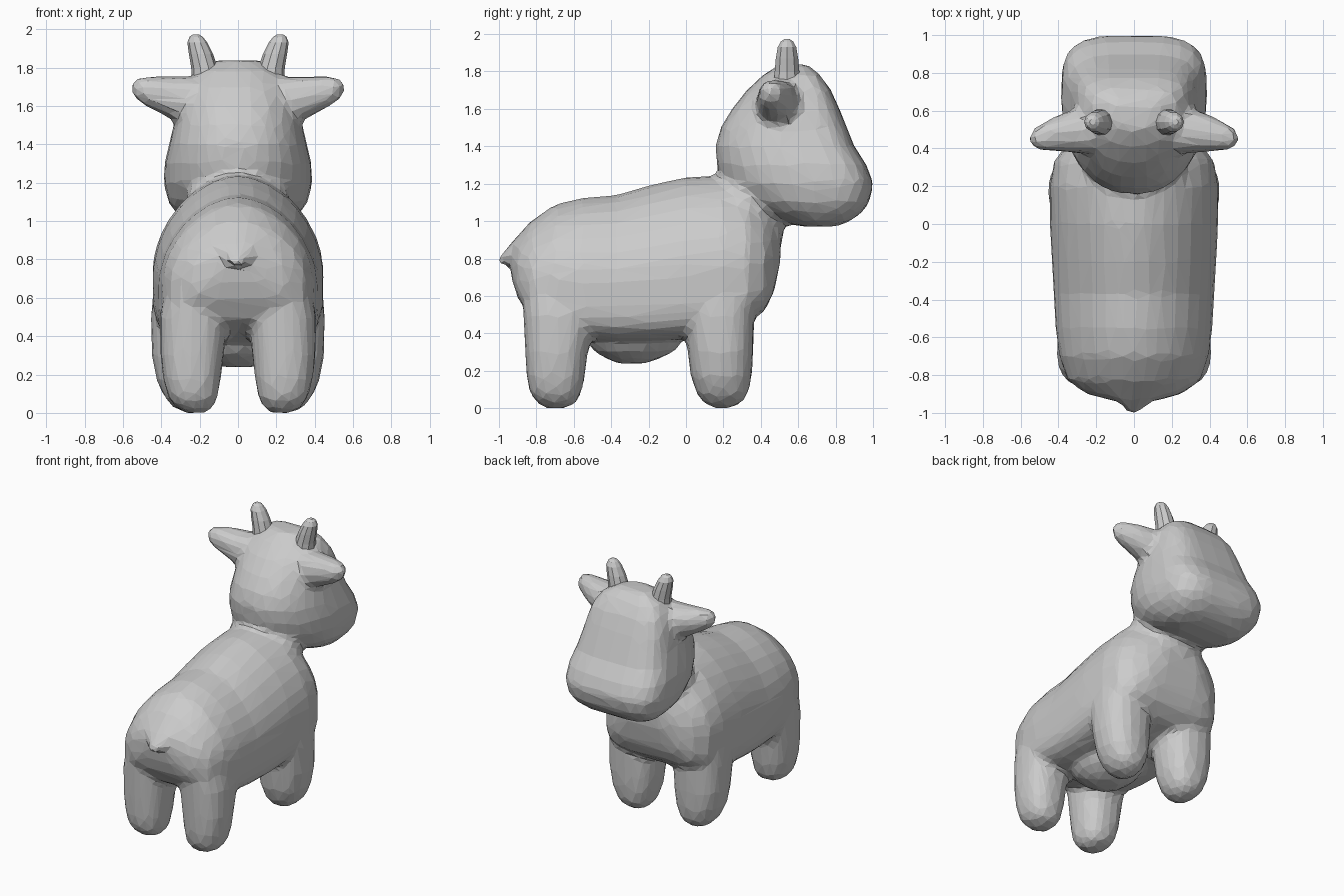
import bpy, bmesh, math

if "Cube" in bpy.data.objects:
    bpy.data.objects.remove(bpy.data.objects["Cube"])


def power(v, e):
    return math.copysign(abs(v) ** (2 / e), v)


def loft(name, axis, rows, n=24, lo=2.2, hi=2.2, mid=0.5, flip=False):
    """Rows of (t, a_min, a_max, b_min, b_max): rounded sections along an axis.
    lo / hi set how square the lower and upper b halves are, mid the widest place."""
    bm = bmesh.new()
    rings = []
    for t, a0, a1, b0, b1 in rows:
        ring, c = [], b0 + (b1 - b0) * mid
        for i in range(n):
            ang = 2 * math.pi * i / n
            co, si = math.cos(ang), math.sin(ang)
            e = hi if si > 0 else lo
            a = (a0 + a1) / 2 + (a1 - a0) / 2 * power(co, e)
            b = c + power(si, e) * (b1 - c if si > 0 else c - b0)
            p = {'x': (t, a, b), 'y': (a, t, b), 'z': (a, b, t)}[axis]
            ring.append(bm.verts.new((-p[0] if flip else p[0], p[1], p[2])))
        rings.append(ring)
    for r, s in zip(rings, rings[1:]):
        for i in range(n):
            j = (i + 1) % n
            bm.faces.new((r[i], r[j], s[j], s[i]))
    bm.faces.new(rings[0])
    bm.faces.new(rings[-1])
    bmesh.ops.recalc_face_normals(bm, faces=bm.faces)
    mesh = bpy.data.meshes.new(name)
    bm.to_mesh(mesh)
    bm.free()
    ob = bpy.data.objects.new(name, mesh)
    bpy.context.collection.objects.link(ob)
    return ob


parts = []

# Torso, rump to chest: sloping back, full square belly
torso = [(-.935, .12, .70, .86), (-.90, .25, .59, .92), (-.83, .35, .48, 1.0),
         (-.70, .395, .42, 1.09), (-.55, .415, .37, 1.125), (-.37, .425, .355, 1.14),
         (-.20, .435, .355, 1.19), (0, .445, .37, 1.235), (.20, .445, .42, 1.245),
         (.33, .425, .45, 1.20), (.42, .36, .52, 1.12), (.47, .27, .62, 1.04), (.505, .15, .78, 1.0)]
parts.append(loft("body", 'y', [(y, -w, w, a, b) for y, w, a, b in torso], n=32, lo=4.5, hi=1.8, mid=.4))

# Neck
neck = [(.75, .28, .0, .485), (.95, .28, .0, .525), (1.1, .27, .1, .51), (1.2, .25, .18, .53),
        (1.3, .22, .25, .55)]
parts.append(loft("neck", 'z', [(z, -w, w, a, b) for z, w, a, b in neck]))

# Head: round at the back, squarish flat face and muzzle
head = [(.97, .20, .62, .80), (1.0, .28, .50, .88), (1.05, .33, .38, .945),
        (1.1, .365, .30, .98), (1.2, .388, .20, 1.003), (1.3, .383, .165, .965),
        (1.4, .36, .155, .90), (1.5, .335, .185, .86), (1.6, .315, .245, .82),
        (1.7, .285, .325, .775), (1.78, .23, .41, .72), (1.838, .12, .50, .65)]
parts.append(loft("head", 'z', [(z, -w, w, a, b) for z, w, a, b in head],
                  n=32, hi=3.6, mid=.6))

# Legs and ears
front_leg = [(.0, .21, .28, .15, .24), (.03, .16, .34, .09, .30), (.08, .125, .385, .055, .335),
             (.17, .095, .425, .025, .352), (.3, .08, .45, .01, .36), (.5, .07, .455, -.02, .365),
             (.75, .12, .43, .0, .36)]
rear_leg = [(.0, .17, .27, -.75, -.64), (.03, .13, .33, -.80, -.585), (.08, .105, .365, -.835, -.56),
            (.17, .09, .39, -.852, -.54), (.3, .075, .405, -.86, -.525), (.5, .05, .41, -.87, -.47),
            (.7, .08, .37, -.88, -.45)]
ear = [(.20, .37, .61, 1.47, 1.755), (.31, .375, .61, 1.51, 1.755), (.40, .38, .58, 1.555, 1.757),
       (.48, .387, .54, 1.595, 1.757), (.53, .40, .51, 1.63, 1.745), (.552, .425, .48, 1.66, 1.72)]
for flip in (False, True):
    parts.append(loft("front_leg", 'z', front_leg, n=20, lo=2.4, hi=2.4, flip=flip))
    parts.append(loft("rear_leg", 'z', rear_leg, n=20, lo=2.4, hi=2.4, flip=flip))
    parts.append(loft("ear", 'x', ear, n=14, lo=2, hi=2.2, flip=flip))

# Udder and stubby tail
udder = [(.238, .08, -.36, -.22), (.265, .14, -.43, -.14), (.31, .20, -.50, -.05), (.42, .25, -.56, .0)]
parts.append(loft("udder", 'z', [(z, -w, w, a, b) for z, w, a, b in udder]))
tail = [(-1.008, .03, .755, .80), (-.97, .06, .77, .84), (-.92, .12, .78, .90), (-.84, .18, .78, .97)]
parts.append(loft("tail", 'y', [(y, -w, w, a, b) for y, w, a, b in tail], n=16))

# Fuse the soft parts into one faceted skin
bpy.ops.object.select_all(action='DESELECT')
for ob in parts:
    ob.select_set(True)
body = parts[0]
bpy.context.view_layer.objects.active = body
bpy.ops.object.join()
remesh = body.modifiers.new("fuse", 'REMESH')
remesh.mode = 'VOXEL'
remesh.voxel_size = .022
smooth = body.modifiers.new("soften", 'SMOOTH')
smooth.factor = .5
smooth.iterations = 9
low = body.modifiers.new("facets", 'DECIMATE')
low.ratio = .06

# Horns
horn = [(1.70, .162, .078), (1.80, .175, .069), (1.87, .193, .063), (1.93, .212, .052),
        (1.96, .218, .035), (1.973, .22, .015)]
for side, flip in (("right", False), ("left", True)):
    loft(side + "_horn", 'z', [(z, x - r, x + r, .54 - r, .54 + r) for z, x, r in horn],
         n=10, lo=2, hi=2, flip=flip)
